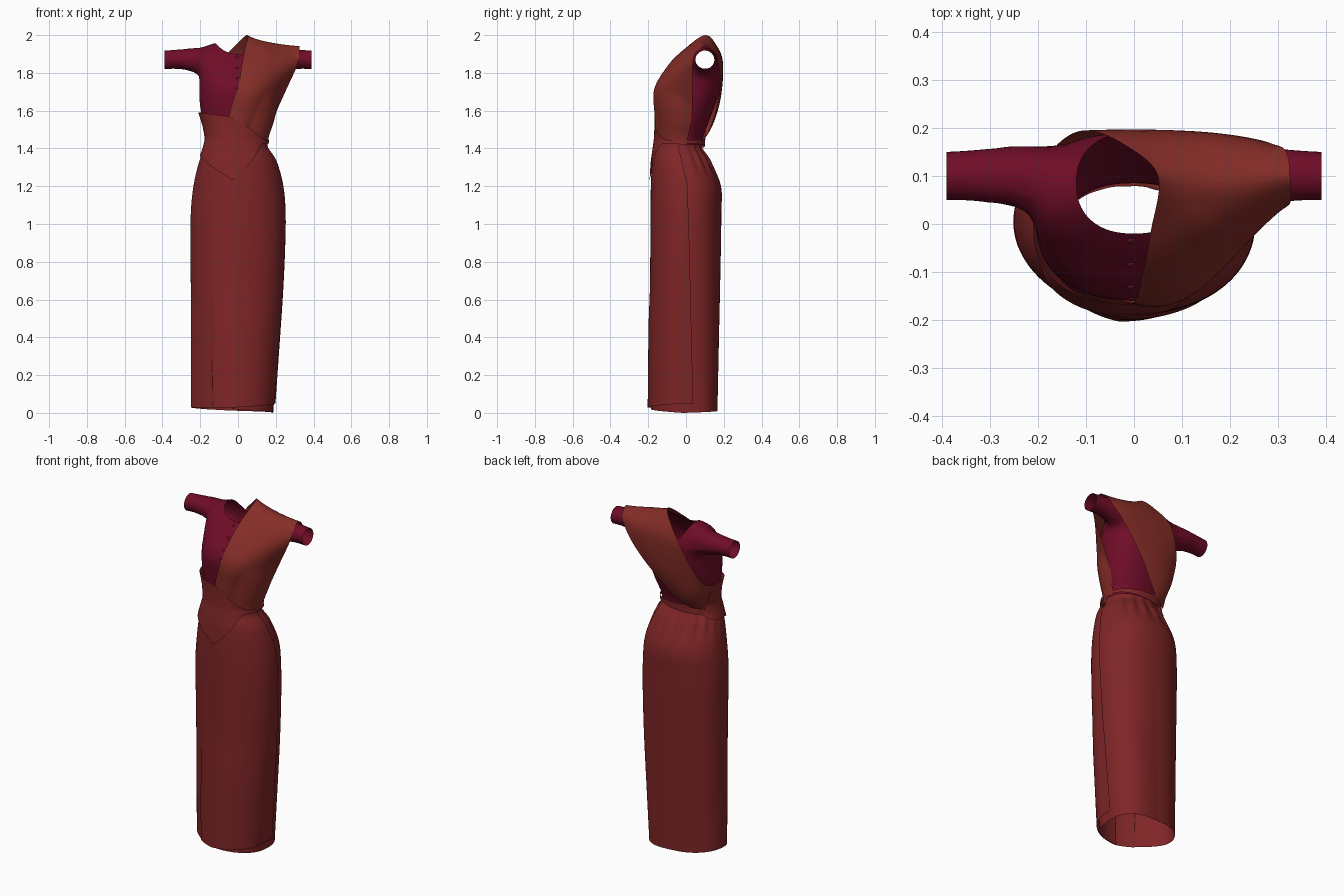
import bpy, bmesh, math
from mathutils import Vector
from mathutils.bvhtree import BVHTree

if "Cube" in bpy.data.objects:
    bpy.data.objects.remove(bpy.data.objects["Cube"])

def mat(name, col):
    m = bpy.data.materials.new(name)
    m.diffuse_color = (*col, 1)
    m.use_nodes = True
    m.node_tree.nodes["Principled BSDF"].inputs["Base Color"].default_value = m.diffuse_color
    return m

MAROON = mat("maroon cloth", (0.160, 0.0040, 0.021))
SKIRT = mat("red skirt cloth", (0.215, 0.019, 0.020))
SASH = mat("rust red cloth", (0.235, 0.026, 0.020))

def grid(rows, closed=False, flip=False):
    """Quads between equal rows of points."""
    n = len(rows[0])
    verts = [Vector(p) for r in rows for p in r]
    faces = []
    for i in range(len(rows) - 1):
        for j in range(n if closed else n - 1):
            k = (j + 1) % n
            f = (i * n + j, i * n + k, (i + 1) * n + k, (i + 1) * n + j)
            faces.append(f[::-1] if flip else f)
    return verts, faces

def make(name, verts, faces, material, angle=50):
    me = bpy.data.meshes.new(name)
    me.from_pydata(verts, [], faces)
    me.materials.append(material)
    ob = bpy.data.objects.new(name, me)
    bpy.context.collection.objects.link(ob)
    bpy.ops.object.select_all(action='DESELECT')
    ob.select_set(True)
    bpy.context.view_layer.objects.active = ob
    bpy.ops.object.shade_smooth_by_angle(angle=math.radians(angle))
    return ob

def spline(rows, steps):
    """Catmull-Rom resampling of a table of rows."""
    out, n = [], len(rows)
    for s in range((n - 1) * steps + 1):
        i = min(s // steps, n - 2)
        t = s / steps - i
        a, b, c, d = (rows[max(0, min(n - 1, i + k))] for k in (-1, 0, 1, 2))
        out.append([0.5 * (2*q + (r-p)*t + (2*p-5*q+4*r-w)*t*t + (3*q-p-3*r+w)*t**3)
                    for p, q, r, w in zip(a, b, c, d)])
    return out

def lerp(points, x):
    """Piecewise linear lookup; each point is (key, values...)."""
    if x <= points[0][0]:
        return points[0][1:]
    for a, b in zip(points, points[1:]):
        if x <= b[0]:
            t = (x - a[0]) / (b[0] - a[0])
            return [p + (q - p) * t for p, q in zip(a[1:], b[1:])]
    return points[-1][1:]

def oval(t, xl, xr, yf, yb, n):
    """Point at angle t on a squarish oval with the given extents."""
    c, s = math.cos(t), math.sin(t)
    cx = math.copysign(abs(c) ** (2 / n), c)
    sy = math.copysign(abs(s) ** (2 / n), s)
    return (xl + xr) / 2 + (xr - xl) / 2 * cx, (yf + yb) / 2 + (yb - yf) / 2 * sy

# Blouse body: half width, front y, back y, then height at side, front and back
BODY = [(.150, -.135, .085, 1.42, 1.42, 1.42), (.158, -.140, .090, 1.47, 1.48, 1.46),
        (.185, -.146, .120, 1.55, 1.56, 1.54), (.202, -.154, .150, 1.64, 1.64, 1.62),
        (.204, -.158, .178, 1.73, 1.71, 1.70), (.208, -.135, .188, 1.80, 1.77, 1.76),
        (.215, -.085, .190, 1.88, 1.83, 1.80), (.190, -.050, .190, 1.935, 1.87, 1.82),
        (.120, -.020, .190, 1.957, 1.90, 1.84)]
rows = []
for hw, yf, yb, zs, zf, zb in spline(BODY, 5):
    ring = []
    for j in range(72):
        t = 2 * math.pi * j / 72
        x, y = oval(t, -hw, hw, yf, yb, 2.3)
        s2 = math.sin(t) ** 2
        ring.append((x, y, zs + ((zf if math.sin(t) < 0 else zb) - zs) * s2))
    rows.append(ring)
verts, faces = grid(rows, closed=True)

def in_armhole(f):
    c = sum((verts[i] for i in f), Vector()) / 4
    return abs(c.x) > .15 and ((c.y - .095) / .072) ** 2 + ((c.z - 1.86) / .072) ** 2 < 1
faces = [f for f in faces if not in_armhole(f)]

# Sleeves: x, y range, z range; open tubes joined to the armholes
SLEEVE = [(.255, .036, .166, 1.808, 1.932), (.29, .043, .158, 1.818, 1.926),
          (.34, .049, .153, 1.822, 1.921), (.39, .050, .150, 1.820, 1.918)]
for side in (1, -1):
    rows = []
    for x, y0, y1, z0, z1 in spline(SLEEVE, 4):
        ring = []
        for j in range(36):
            y, z = oval(2 * math.pi * j / 36, y0, y1, z0, z1, 2)
            ring.append((side * x, y, z))
        rows.append(ring)
    v, f = grid(rows, closed=True, flip=side < 0)
    faces += [tuple(i + len(verts) for i in q) for q in f]
    verts += v
bm = bmesh.new()
bv = [bm.verts.new(v) for v in verts]
for f in faces:
    bm.faces.new([bv[i] for i in f])
for v in [v for v in bm.verts if not v.link_faces]:
    bm.verts.remove(v)
for side in (1, -1):
    rim = [e for e in bm.edges if e.is_boundary and
           all(.14 < side * v.co.x < .27 and v.co.z > 1.7 for v in e.verts)]
    new = bmesh.ops.bridge_loops(bm, edges=rim)
    bmesh.ops.subdivide_edges(bm, edges=[e for e in new['edges'] if e not in rim],
                              cuts=2, use_grid_fill=True)
bmesh.ops.triangulate(bm, faces=[f for f in bm.faces if len(f.verts) > 4])
near = [v for v in bm.verts if .14 < abs(v.co.x) < .30 and v.co.z > 1.74 and not v.is_boundary]
for _ in range(8):
    bmesh.ops.smooth_vert(bm, verts=near, factor=.5, use_axis_x=True, use_axis_y=True, use_axis_z=True)
bmesh.ops.recalc_face_normals(bm, faces=bm.faces)
bm.normal_update()
blouse_tree = BVHTree.FromBMesh(bm)
blouse = make("blouse", [], [], MAROON)
bm.to_mesh(blouse.data)
bm.free()
bpy.ops.object.shade_smooth_by_angle(angle=math.radians(60))

# Buttons down the front opening
for k, z in enumerate((1.885, 1.83, 1.775, 1.72)):
    loc, nor, _, _ = blouse_tree.ray_cast(Vector((-.006, -1, z)), Vector((0, 1, 0)))
    bpy.ops.mesh.primitive_uv_sphere_add(segments=12, ring_count=8, radius=.008, location=loc)
    b = bpy.context.object
    b.name = "button_%d" % (k + 1)
    b.scale = (1, 1, .5)
    b.rotation_euler = nor.to_track_quat('Z', 'Y').to_euler()
    b.data.materials.append(MAROON)
    bpy.ops.object.shade_smooth_by_angle()

# Shoulder sash: inner edge, middle and outer edge, from front waist over shoulder to back
DRAPE = [(-.05, -.145, 1.50, .05, -.140, 1.46, .15, .00, 1.42),
         (-.04, -.153, 1.59, .09, -.140, 1.57, .19, .03, 1.56),
         (0.0, -.160, 1.72, .14, -.135, 1.71, .255, .035, 1.71),
         (.02, -.095, 1.84, .17, -.070, 1.83, .31, .035, 1.83),
         (.035, -.015, 1.92, .17, .020, 1.932, .325, .048, 1.89),
         (.05, .100, 2.0, .16, .100, 1.962, .325, .10, 1.942),
         (-.02, .165, 1.94, .15, .178, 1.90, .31, .155, 1.89),
         (-.10, .195, 1.85, .08, .195, 1.80, .22, .180, 1.77),
         (-.16, .165, 1.71, -.04, .180, 1.65, .08, .160, 1.61),
         (-.19, .100, 1.61, -.135, .130, 1.53, -.06, .105, 1.46),
         (-.205, .020, 1.58, -.178, .050, 1.50, -.160, .05, 1.43)]
rows = []
for r in spline(DRAPE, 7):
    a, m, b = Vector(r[:3]), Vector(r[3:6]), Vector(r[6:])
    c = 2 * m - (a + b) / 2
    line = []
    for j in range(25):
        t = j / 24
        p = a * (1 - t) ** 2 + c * 2 * t * (1 - t) + b * t * t
        # keep the cloth just outside the blouse, except at the open neck
        if not (p.z > 1.86 and p.x < .10):
            loc, nor, _, d = blouse_tree.find_nearest(p)
            if d < .06 and (p - loc).dot(nor) < .007:
                p = loc + nor * .007
        line.append(p)
    rows.append(line)
make("shoulder_sash", *grid(rows), SASH, 70)

# Waist wrap: z, left, right, front, back; pointed fold at the front
WRAP = [(1.2, -.244, .244, -.195, .199), (1.33, -.214, .209, -.187, .144),
        (1.40, -.188, .168, -.177, .100), (1.45, -.175, .162, -.170, .102),
        (1.52, -.188, .185, -.167, .122), (1.60, -.213, .205, -.168, .152)]
TOP_F = [(-.19, 1.59), (-.04, 1.57), (.17, 1.445)]
TOP_B = [(-.19, 1.59), (-.13, 1.53), (-.05, 1.455), (.17, 1.445)]
LOW_F = [(-.19, 1.36), (-.02, 1.23), (.15, 1.425)]
LOW_B = [(-.19, 1.36), (-.15, 1.40), (.17, 1.425)]
rows = []
for i in range(17):
    ring = []
    for j in range(120):
        t = 2 * math.pi * j / 120
        front = math.sin(t) < 0
        x = oval(t, -.19, .19, -1, 1, 2.3)[0]
        z0 = lerp(LOW_F if front else LOW_B, x)[0]
        z1 = lerp(TOP_F if front else TOP_B, x)[0]
        z = z0 + (z1 - z0) * i / 16
        ring.append((*oval(t, *lerp(WRAP, z), 2.3), z))
    rows.append(ring)
make("waist_wrap", *grid(rows, closed=True), SKIRT)

# Wrapped skirt: one sheet spiralling from the right-hand edge round and under itself
PROFILE = [(0, -.250, .188, -.194, .165), (.3, -.250, .210, -.191, .173),
           (.6, -.250, .231, -.188, .181), (.85, -.251, .243, -.186, .187),
           (1.05, -.250, .246, -.185, .190), (1.2, -.235, .233, -.183, .188),
           (1.33, -.205, .198, -.176, .132), (1.40, -.176, .155, -.163, .088),
           (1.435, -.165, .150, -.155, .082)]
P = math.pi
HEM = [(0, .05), (P / 2, .028), (P, .03), (1.5 * P, .012), (2 * P, 0), (2.5 * P, .02)]
rows = []
for z, xl, xr, yf, yb in spline(PROFILE, 6):
    line = []
    start = -.17 * max(0, 1.3 - z)                   # the free edge drifts back near the hem
    for j in range(181):
        f = j / 180
        u = 2.5 * P * f + start * (1 - f)
        out = .006 * (1 - u / P)
        if u < 2.15 and z < .65:                     # pleat edge on the lower front
            out += .006 * min(1, (.65 - z) / .2) * max(0, min(1, u))
        gather = max(0, math.sin(u - P)) * max(0, 1 - abs(z - 1.34) / .10)
        out += .008 * gather * math.sin(u * 17 + z * 5)
        x, y = oval(-u, xl - out, xr + out, yf - out, yb + out, 2.1)
        # the lower skirt leans towards its back right corner
        lean = .021 * max(0, math.sin(-2 * u)) * max(0, 1 - z / 1.3)
        hem = lerp(HEM, u)[0]
        line.append((x + lean, y + lean, hem + z * (1.435 - hem) / 1.435))
    rows.append(line)
make("wrapped_skirt", *grid(rows, flip=True), SKIRT, 28)
